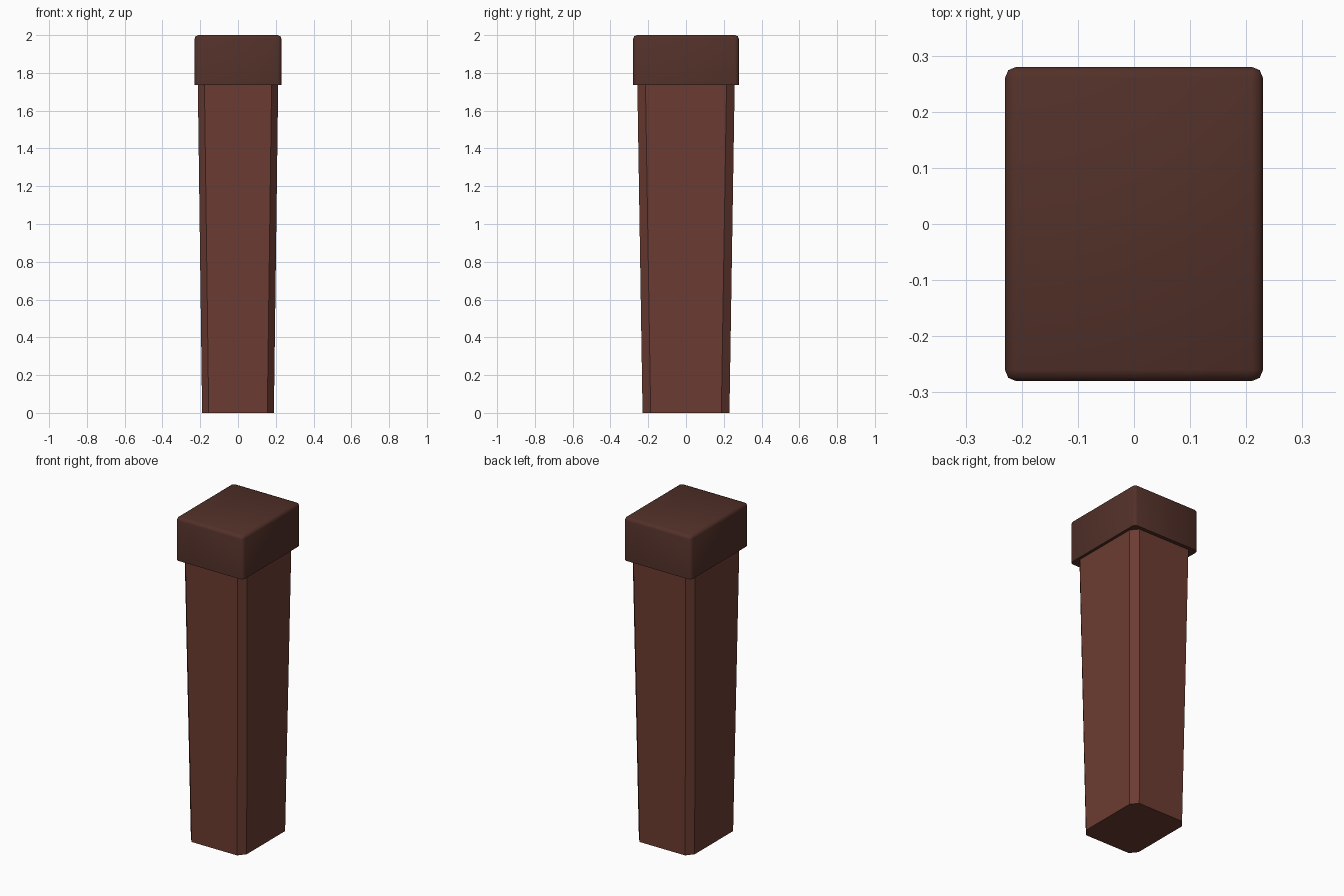
import bpy, bmesh, math

if "Cube" in bpy.data.objects:
    bpy.data.objects.remove(bpy.data.objects["Cube"])


def material(name, color):
    m = bpy.data.materials.new(name)
    m.diffuse_color = (*color, 1)
    m.use_nodes = True
    m.node_tree.nodes["Principled BSDF"].inputs["Base Color"].default_value = m.diffuse_color
    return m


def add_object(name, bm, mat):
    bmesh.ops.recalc_face_normals(bm, faces=bm.faces)
    me = bpy.data.meshes.new(name)
    bm.to_mesh(me)
    bm.free()
    me.materials.append(mat)
    ob = bpy.data.objects.new(name, me)
    bpy.context.collection.objects.link(ob)
    return ob


def octagon(bm, hx, hy, cx, cy, z):
    # rectangle with chamfered corners
    pts = [(hx, hy - cy), (hx - cx, hy), (cx - hx, hy), (-hx, hy - cy),
           (-hx, cy - hy), (cx - hx, -hy), (hx - cx, -hy), (hx, cy - hy)]
    return [bm.verts.new((x, y, z)) for x, y in pts]


wood = material("red_brown", (0.15, 0.045, 0.032))
dark = material("dark_brown", (0.085, 0.03, 0.022))

# tapered chamfered post
bm = bmesh.new()
low = octagon(bm, 0.19, 0.23, 0.035, 0.043, 0)
high = octagon(bm, 0.213, 0.258, 0.035, 0.043, 1.76)
bm.faces.new(low)
bm.faces.new(high)
for i in range(8):
    j = (i + 1) % 8
    bm.faces.new((low[i], low[j], high[j], high[i]))
add_object("post", bm, wood)

# cap block, rounded on the top and the upright edges
bm = bmesh.new()
bmesh.ops.create_cube(bm, size=1)
for v in bm.verts:
    v.co.x *= 0.46
    v.co.y *= 0.56
    v.co.z = 2.0 if v.co.z > 0 else 1.735
edges = [e for e in bm.edges if max(v.co.z for v in e.verts) > 1.9]
bmesh.ops.bevel(bm, geom=edges, offset=0.02, segments=2, profile=0.5,
                affect='EDGES', clamp_overlap=True)
cap = add_object("cap", bm, dark)
bpy.context.view_layer.objects.active = cap
cap.select_set(True)
bpy.ops.object.shade_smooth_by_angle(angle=math.radians(50))
